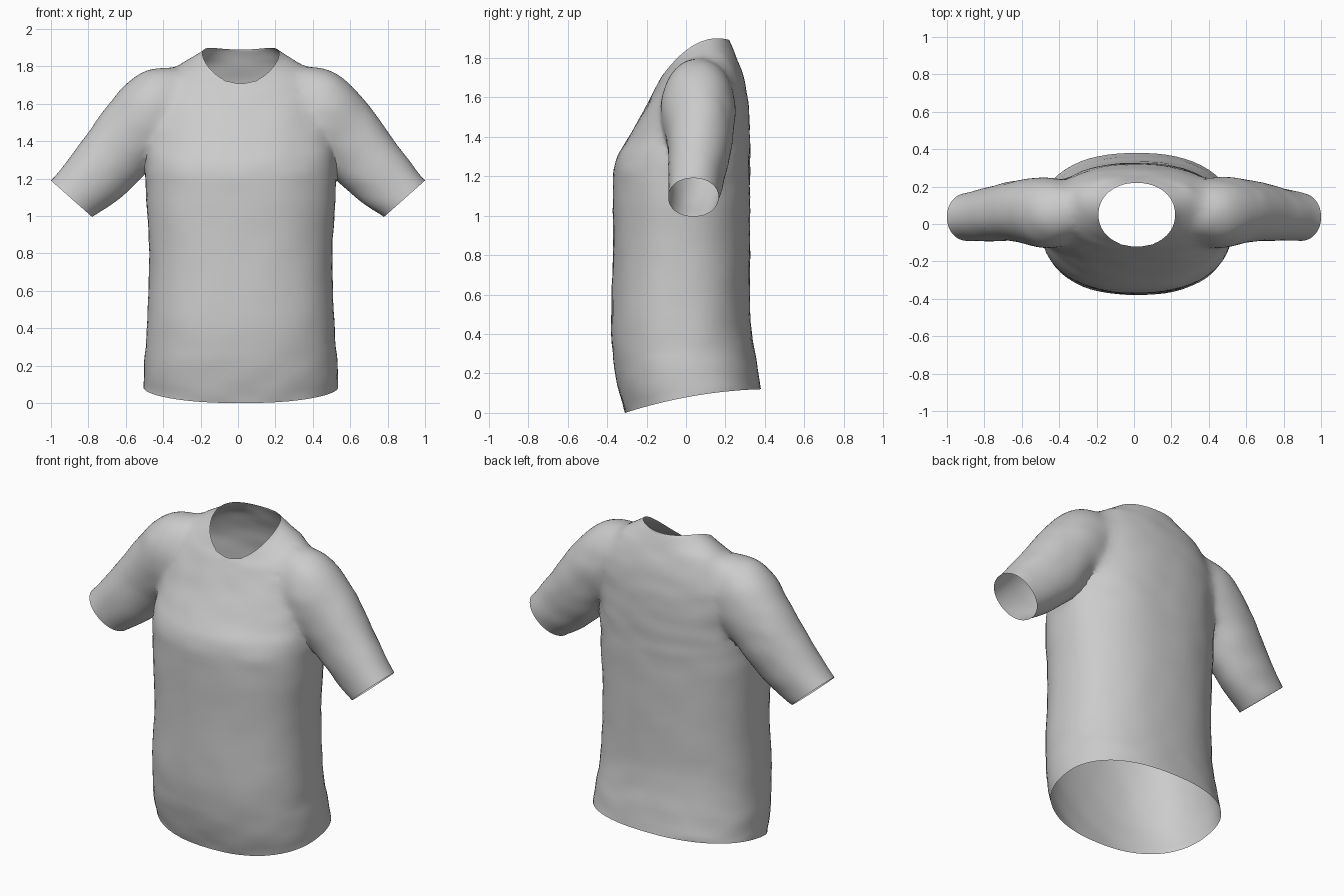
import bpy, bmesh, math
from mathutils import Vector, noise

cube = bpy.data.objects.get("Cube")
if cube:
    bpy.data.objects.remove(cube)

SEG = 64

fabric = bpy.data.materials.new("light grey fabric")
fabric.use_nodes = True
fabric.diffuse_color = (0.6, 0.6, 0.6, 1)
fabric.node_tree.nodes["Principled BSDF"].inputs["Base Color"].default_value = (0.6, 0.6, 0.6, 1)


def refine(rows, steps=5):
    """Smooth spline through rows of ring measurements."""
    rows = [Vector(r) for r in rows]
    out = []
    for i in range(len(rows) - 1):
        a, b = rows[max(i - 1, 0)], rows[i]
        c, d = rows[i + 1], rows[min(i + 2, len(rows) - 1)]
        for k in range(steps):
            t = k / steps
            out.append(b + (c - a) * (t / 2)
                       + (a * 2 - b * 5 + c * 4 - d) * (t * t / 2)
                       + (b * 3 - a - c * 3 + d) * (t ** 3 / 2))
    return out + [rows[-1]]


def squircle(power):
    """Unit cross-section outline, rounder or boxier by power."""
    for i in range(SEG):
        a = 2 * math.pi * i / SEG
        c, s = math.cos(a), math.sin(a)
        r = (abs(c) ** power + abs(s) ** power) ** (-1 / power)
        yield c * r, s * r


def loft(name, rings):
    """Closed skin over a list of point rings."""
    bm = bmesh.new()
    loops = [[bm.verts.new(p) for p in ring] for ring in rings]
    for lo, hi in zip(loops, loops[1:]):
        for i in range(SEG):
            j = (i + 1) % SEG
            bm.faces.new((lo[i], lo[j], hi[j], hi[i]))
    bm.faces.new(loops[0])
    bm.faces.new(loops[-1])
    bmesh.ops.recalc_face_normals(bm, faces=bm.faces)
    mesh = bpy.data.meshes.new(name)
    bm.to_mesh(mesh)
    bm.free()
    mesh.materials.append(fabric)
    obj = bpy.data.objects.new(name, mesh)
    bpy.context.collection.objects.link(obj)
    return obj


def torso_ring(row):
    width, front, back, zf, zm, zb, power = row
    mid, depth = (front + back) / 2, (back - front) / 2
    return [(0.015 + width * c, mid + depth * s,
             zm + (zb - zf) / 2 * s + ((zb + zf) / 2 - zm) * s * s)
            for c, s in squircle(power)]


def sleeve_ring(row, side):
    tx, tz, bx, bz, front, back = row
    mid, depth = (front + back) / 2, (back - front) / 2
    return [(side * ((tx + bx) / 2 + (tx - bx) / 2 * c), mid + depth * s,
             (tz + bz) / 2 + (tz - bz) / 2 * c) for c, s in squircle(2.1)]


# Torso: half width, front y, back y, z at front / side / back, squareness
torso_rows = [
    (0.52, -0.31, 0.38, 0.0, 0.085, 0.12, 2.3),
    (0.515, -0.355, 0.36, 0.18, 0.22, 0.25, 2.3),
    (0.50, -0.38, 0.328, 0.42, 0.44, 0.46, 2.3),
    (0.49, -0.37, 0.325, 0.8, 0.8, 0.8, 2.3),
    (0.51, -0.37, 0.325, 1.15, 1.15, 1.15, 2.3),
    (0.51, -0.355, 0.325, 1.28, 1.28, 1.28, 2.3),
    (0.50, -0.295, 0.325, 1.39, 1.4, 1.42, 2.3),
    (0.48, -0.21, 0.315, 1.54, 1.56, 1.58, 2.3),
    (0.45, -0.16, 0.29, 1.635, 1.67, 1.70, 2.3),
    (0.39, -0.138, 0.262, 1.68, 1.765, 1.79, 2.2),
    (0.30, -0.128, 0.24, 1.70, 1.815, 1.845, 2.1),
    (0.205, -0.12, 0.22, 1.71, 1.87, 1.89, 2.1),
]
shirt = loft("shirt", [torso_ring(r) for r in refine(torso_rows)])

# Sleeves: top x, z; underside x, z; front y, back y
sleeve_rows = [
    (1.0, 1.19, 0.78, 0.995, -0.09, 0.165),
    (0.85, 1.38, 0.66, 1.075, -0.09, 0.20),
    (0.70, 1.59, 0.54, 1.18, -0.095, 0.235),
    (0.59, 1.72, 0.45, 1.28, -0.125, 0.25),
    (0.46, 1.795, 0.38, 1.33, -0.13, 0.25),
    (0.32, 1.79, 0.30, 1.40, -0.09, 0.21),
]
bpy.context.view_layer.objects.active = shirt
for side, label in ((1, "left_sleeve"), (-1, "right_sleeve")):
    sleeve = loft(label, [sleeve_ring(r, side) for r in refine(sleeve_rows)])
    mod = shirt.modifiers.new(label, "BOOLEAN")
    mod.operation = "UNION"
    mod.solver = "EXACT"
    mod.object = sleeve
    bpy.ops.object.modifier_apply(modifier=mod.name)
    bpy.data.objects.remove(sleeve)

# Open the neck, hem and cuffs, then blend the shoulder seams
bm = bmesh.new()
bm.from_mesh(shirt.data)
caps = [f for f in bm.faces if len(f.verts) > SEG // 2]
bmesh.ops.delete(bm, geom=caps, context="FACES")
bmesh.ops.remove_doubles(bm, verts=bm.verts, dist=0.006)


def blend(low, high, rounds):
    area = [v for v in bm.verts if not v.is_boundary
            and 0.3 < abs(v.co.x) < 0.68 and low < v.co.z < high]
    for _ in range(rounds):
        bmesh.ops.smooth_vert(bm, verts=area, factor=0.5,
                              use_axis_x=True, use_axis_y=True, use_axis_z=True)


blend(1.12, 1.9, 4)
blend(1.35, 1.9, 8)

# Faint cloth wrinkles
bm.normal_update()
for v in bm.verts:
    if not v.is_boundary:
        p = Vector((v.co.x * 6, v.co.y * 6, v.co.z * 11))
        v.co += v.normal * 0.005 * noise.noise(p)
bm.to_mesh(shirt.data)
bm.free()

shirt.select_set(True)
bpy.ops.object.shade_smooth_by_angle(angle=math.radians(50))
